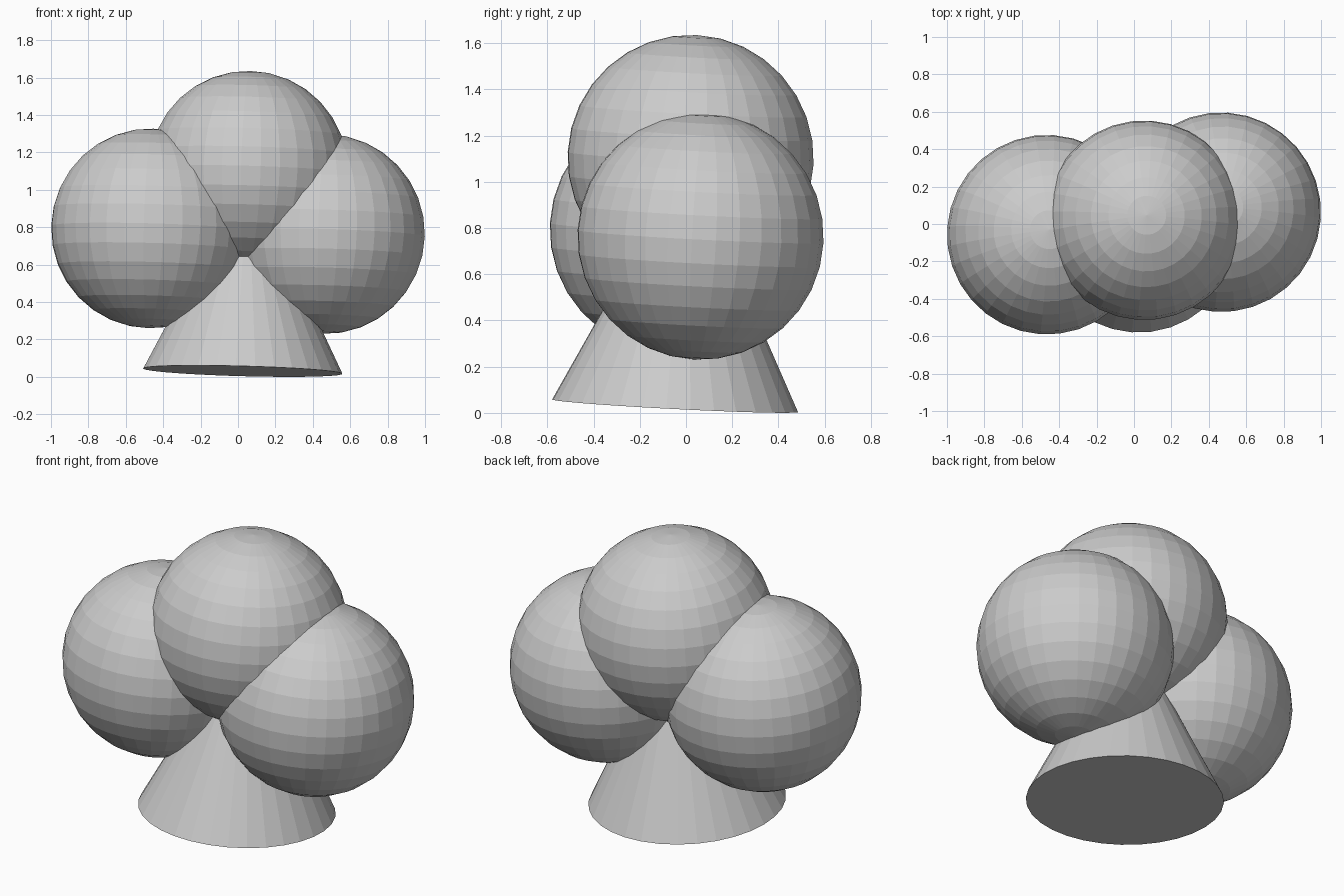
import bpy
from mathutils import Matrix, Vector

if "Cube" in bpy.data.objects:
    bpy.data.objects.remove(bpy.data.objects["Cube"])

R = 0.534

# Shared leaning frame of the whole model
up = Vector((0.027, 0.051, 1)).normalized()
side = Vector((0.94, 0.12, 0))
side = (side - up * side.dot(up)).normalized()
depth = up.cross(side)
frame = Matrix((side, depth, up)).transposed()
rot = frame.to_euler()

grey = bpy.data.materials.new("light grey")
grey.diffuse_color = (0.6, 0.6, 0.6, 1)
grey.use_nodes = True
grey.node_tree.nodes["Principled BSDF"].inputs["Base Color"].default_value = grey.diffuse_color


def finish(name):
    obj = bpy.context.object
    obj.name = name
    obj.data.materials.append(grey)


# Three overlapping balls
balls = {
    "left_ball": (-0.466, -0.057, 0.794),
    "right_ball": (0.466, 0.063, 0.764),
    "top_ball": (0.054, 0.020, 1.102),
}
for name, centre in balls.items():
    bpy.ops.mesh.primitive_uv_sphere_add(segments=32, ring_count=16, radius=R,
                                         location=centre, rotation=rot)
    finish(name)

# Cone foot, its tip hidden inside the top ball
base = Vector((0.025, -0.047, 0.031))
bpy.ops.mesh.primitive_cone_add(vertices=32, radius1=R, radius2=0, depth=2 * R,
                                location=base + up * R, rotation=rot)
finish("cone_foot")
